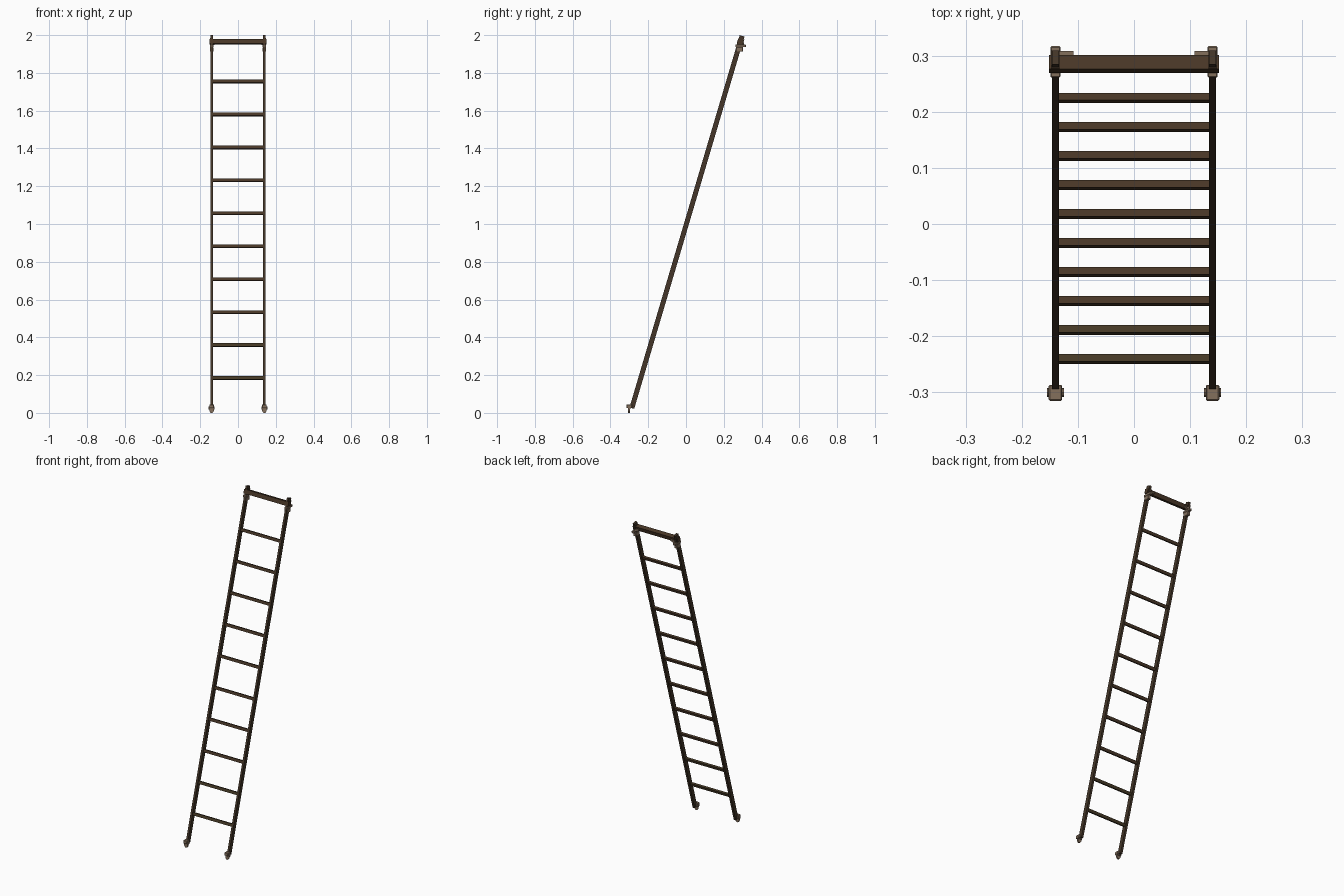
import bpy, bmesh, math
from mathutils import Matrix

if "Cube" in bpy.data.objects:
    bpy.data.objects.remove(bpy.data.objects["Cube"])

LEAN = math.radians(16.5)
TILT = Matrix.Rotation(-LEAN, 4, 'X')
RX = 0.14


def mat(name, rgb):
    m = bpy.data.materials.new(name)
    m.diffuse_color = (*rgb, 1)
    m.use_nodes = True
    m.node_tree.nodes["Principled BSDF"].inputs["Base Color"].default_value = m.diffuse_color
    return m


RAIL = mat("dark brown wood", (0.057, 0.036, 0.021))
RUNG = mat("brown wood", (0.066, 0.038, 0.020))
OLIVE = mat("olive brown wood", (0.060, 0.041, 0.019))
METAL = mat("pale bronze metal", (0.23, 0.16, 0.108))


def finish(name, bm, matrix, m):
    bmesh.ops.recalc_face_normals(bm, faces=bm.faces)
    me = bpy.data.meshes.new(name)
    bm.to_mesh(me)
    bm.free()
    me.materials.append(m)
    ob = bpy.data.objects.new(name, me)
    ob.matrix_world = matrix
    bpy.context.collection.objects.link(ob)
    return ob


def frame(x, z, back=0.0):
    """Point on the leaning centre line at height z, aligned to the ladder."""
    y = (z - 0.993) * math.tan(LEAN)
    return Matrix.Translation((x, y, z)) @ TILT @ Matrix.Translation((0, back, 0))


def at(x, y, z):
    return Matrix.Translation((x, y, z))


def box(name, size, matrix, m, bevel=0.0):
    bm = bmesh.new()
    bmesh.ops.create_cube(bm, size=1, matrix=Matrix.Diagonal((*size, 1)))
    if bevel:
        bmesh.ops.bevel(bm, geom=bm.edges[:], offset=bevel, segments=1, affect='EDGES')
    return finish(name, bm, matrix, m)


def bolt(name, r, length, matrix, m):
    """Eight-sided bolt running along x."""
    bm = bmesh.new()
    bmesh.ops.create_cone(bm, cap_ends=True, segments=8, radius1=r, radius2=r,
                          depth=length, matrix=Matrix.Rotation(math.pi / 2, 4, 'Y'))
    return finish(name, bm, matrix, m)


def prism(name, pts, depth, matrix, m):
    """Outline in local x,z extruded along local y."""
    bm = bmesh.new()
    f = bm.faces.new([bm.verts.new((x, -depth / 2, z)) for x, z in pts])
    r = bmesh.ops.extrude_face_region(bm, geom=[f])
    vs = [v for v in r['geom'] if isinstance(v, bmesh.types.BMVert)]
    bmesh.ops.translate(bm, verts=vs, vec=(0, depth, 0))
    return finish(name, bm, matrix, m)


# rungs
for i in range(10):
    box(f"rung_{i + 1}", (0.272, 0.0135, 0.017), frame(0, 0.184 + i * 0.1745, -0.001),
        OLIVE if i < 2 else RUNG)

# top crossbar
box("top_crossbar", (0.303, 0.026, 0.025), frame(0, 1.964, -0.003), RUNG)

for s, side in ((-1, "left"), (1, "right")):
    x = s * RX
    # side rail
    z0, z1 = 0.025, 1.996
    box(f"{side}_rail", (0.013, 0.026, (z1 - z0) / math.cos(LEAN)),
        frame(x, (z0 + z1) / 2), RAIL)
    # strap over the crossbar end
    box(f"{side}_top_strap", (0.015, 0.032, 0.03), frame(x, 1.966, 0.001), RAIL)
    # upright clamp: lower block, wide collar and back tab
    box(f"{side}_clamp_block", (0.018, 0.036, 0.025), at(x, 0.283, 1.925), METAL, 0.002)
    box(f"{side}_clamp_collar", (0.018, 0.056, 0.014), at(x, 0.289, 1.943), METAL, 0.002)
    # small gusset behind the crossbar
    prism(f"{side}_gusset", [(s * 0.136, -0.008), (s * 0.136, 0.008),
                             (s * 0.108, 0.008), (s * 0.108, 0.003)],
          0.018, at(0, 0.299, 1.952), METAL)
    # foot with upright socket, cross bolt and standing tip
    box(f"{side}_foot_socket", (0.024, 0.028, 0.020), at(x, -0.301, 0.035), METAL, 0.002)
    bolt(f"{side}_foot_bolt", 0.008, 0.030, at(x, -0.300, 0.027), METAL)
    prism(f"{side}_foot_tip", [(-0.005, 0), (0.005, 0), (0.012, 0.010),
                               (0.012, 0.028), (-0.012, 0.028), (-0.012, 0.010)],
          0.009, at(x, -0.302, 0), METAL)
